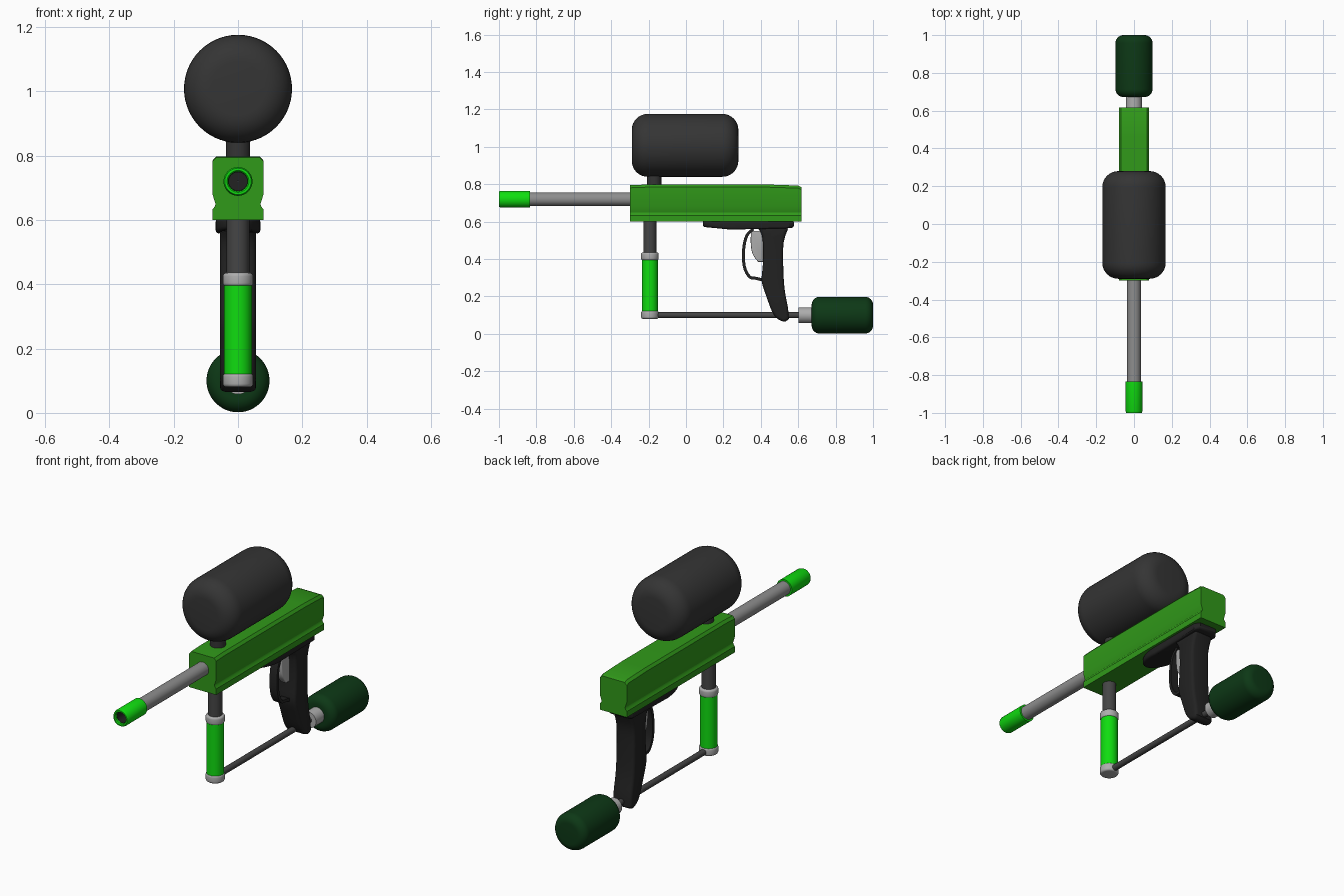
import bpy, bmesh, math
from mathutils import Vector

if "Cube" in bpy.data.objects:
    bpy.data.objects.remove(bpy.data.objects["Cube"])

MATS = {}
COLORS = {
    "body_green": (0.03, 0.32, 0.01), "bright_green": (0.005, 0.72, 0.005),
    "tank_green": (0.004, 0.04, 0.008), "charcoal": (0.035, 0.035, 0.035),
    "black": (0.016, 0.016, 0.016), "dark_grey": (0.06, 0.06, 0.06),
    "steel": (0.27, 0.27, 0.27), "light_grey": (0.42, 0.42, 0.42),
}
for key, c in COLORS.items():
    MATS[key] = bpy.data.materials.new(key)
    MATS[key].diffuse_color = (*c, 1)


def finish(name, bm, mat, angle=35):
    bmesh.ops.remove_doubles(bm, verts=bm.verts, dist=1e-5)
    bmesh.ops.recalc_face_normals(bm, faces=bm.faces)
    me = bpy.data.meshes.new(name)
    bm.to_mesh(me)
    bm.free()
    for p in me.polygons:
        p.use_smooth = True
    me.set_sharp_from_angle(angle=math.radians(angle))
    me.materials.append(MATS[mat])
    ob = bpy.data.objects.new(name, me)
    bpy.context.collection.objects.link(ob)
    return ob


def loft(name, rings, mat, closed=False, bevel=0, angle=35):
    """Skin matching rings of points; cap the two ends unless closed."""
    bm = bmesh.new()
    vs = [[bm.verts.new(p) for p in ring] for ring in rings]
    n = len(vs[0])
    pairs = list(zip(vs, vs[1:])) + ([(vs[-1], vs[0])] if closed else [])
    for a, b in pairs:
        for i in range(n):
            j = (i + 1) % n
            bm.faces.new((a[i], a[j], b[j], b[i]))
    if not closed:
        bm.faces.new(vs[0])
        bm.faces.new(vs[-1])
    bmesh.ops.recalc_face_normals(bm, faces=bm.faces)
    if bevel:
        edges = [e for e in bm.edges if e.calc_face_angle(0) > math.radians(60)]
        bmesh.ops.bevel(bm, geom=edges, offset=bevel, segments=3, profile=0.5, affect='EDGES')
    return finish(name, bm, mat, angle)


def lathe(name, profile, origin, axis, mat, closed=False, seg=40):
    """Revolve (position, radius) pairs around the y or z axis."""
    o = Vector(origin)
    rings = []
    for t, r in profile:
        ring = []
        for i in range(seg):
            a = 2 * math.pi * i / seg
            u, v = r * math.cos(a), r * math.sin(a)
            ring.append(o + (Vector((u, t, v)) if axis == 'y' else Vector((u, v, t))))
        rings.append(ring)
    return loft(name, rings, mat, closed)


def capsule(t0, t1, r, f, n=8):
    """Cylinder profile with rounded rims of fillet f."""
    arc = [math.pi / 2 * i / n for i in range(n + 1)]
    lo = [(t0 + f * (1 - math.sin(a)), r - f * (1 - math.cos(a))) for a in reversed(arc)]
    hi = [(t1 - f * (1 - math.sin(a)), r - f * (1 - math.cos(a))) for a in arc]
    return lo + hi


def slab(name, outline, half, mat, bevel=0):
    """Side profile (y, z) extruded across x."""
    return loft(name, [[(x, y, z) for y, z in outline] for x in (-half, half)], mat, bevel=bevel)


def spline(pts, n=5):
    """Catmull-Rom smoothing of an open path."""
    p = [Vector(q) for q in [pts[0]] + pts + [pts[-1]]]
    out = []
    for a, b, c, d in zip(p, p[1:], p[2:], p[3:]):
        for i in range(n):
            t = i / n
            out.append(0.5 * (2 * b + (c - a) * t + (2 * a - 5 * b + 4 * c - d) * t**2
                              + (3 * b - a - 3 * c + d) * t**3))
    return out + [p[-1]]


# receiver body: grooved section swept from front to back
half = [(0.08, 0.60), (0.08, 0.632), (0.072, 0.642), (0.07, 0.65),
        (0.08, 0.682), (0.08, 0.783), (0.068, 0.797)]
section = half + [(-x, z) for x, z in reversed(half)]


def station(y, top):
    return [(x, y, z if z < 0.7 else z - 0.797 + top) for x, z in section]


loft("body", [station(-0.30, 0.795), station(-0.22, 0.798), station(0.45, 0.798),
              station(0.60, 0.793), station(0.617, 0.785)], "body_green", angle=25)

# barrel and muzzle
bz = (0, 0, 0.72)
lathe("barrel", [(-0.85, 0.036), (-0.28, 0.036)], bz, 'y', "steel")
lathe("muzzle", [(-0.99, 0.045), (-0.835, 0.045), (-0.835, 0.03), (-0.995, 0.03),
                 (-1.0, 0.034), (-1.0, 0.041)], bz, 'y', "bright_green", closed=True)
lathe("muzzle_bore", [(-0.985, 0.0302), (-0.852, 0.0302), (-0.852, 0.001), (-0.855, 0.001),
                      (-0.855, 0.0285), (-0.985, 0.0285)], bz, 'y', "black", closed=True)

# hopper and its feed neck
lathe("hopper", capsule(-0.29, 0.28, 0.168, 0.085), (0, 0, 1.008), 'y', "charcoal", seg=56)
lathe("feed_neck", [(0.78, 0.038), (0.88, 0.038)], (0, -0.17, 0), 'z', "charcoal")

# front foregrip
fg = (0, -0.193, 0)
lathe("foregrip_post", [(0.41, 0.035), (0.61, 0.035)], fg, 'z', "dark_grey")
lathe("foregrip_collar", capsule(0.393, 0.436, 0.047, 0.011, 4), fg, 'z', "light_grey")
lathe("foregrip_sleeve", [(0.11, 0.043), (0.405, 0.043)], fg, 'z', "bright_green")
lathe("foregrip_base", capsule(0.08, 0.124, 0.047, 0.011, 4), fg, 'z', "light_grey")

# gas line, valve and tank
gas = (0, 0, 0.10)
lathe("gas_line", [(-0.19, 0.016), (0.62, 0.016)], gas, 'y', "dark_grey", seg=24)
lathe("tank_valve", [(0.602, 0.042), (0.69, 0.042)], gas, 'y', "light_grey")
lathe("tank", capsule(0.672, 1.0, 0.098, 0.042), gas, 'y', "tank_green", seg=48)

# grip frame plate with a rounded nose
nose = [(0.07 * math.cos(a), 0.24 - 0.15 * math.sin(a))
        for a in [math.pi * i / 16 for i in range(17)]]
plan = nose + [(-0.07, 0.55), (-0.05, 0.578), (0.05, 0.578), (0.07, 0.55)]


def plate_bottom(y):
    return 0.572 - 0.03 * min(1, max(0, (y - 0.09) / 0.31)) + 0.03 * max(0, (y - 0.5) / 0.08)


loft("grip_plate", [[(x, y, 0.605) for x, y in plan],
                    [(x, y, plate_bottom(y)) for x, y in plan]], "black", bevel=0.012)

# pistol grip
front = spline([(0.38, 0.57), (0.405, 0.53), (0.413, 0.45), (0.41, 0.36), (0.405, 0.28),
                (0.43, 0.20), (0.46, 0.12), (0.49, 0.08), (0.53, 0.062)], 3)
back = spline([(0.55, 0.08), (0.545, 0.14), (0.527, 0.24), (0.52, 0.36),
               (0.522, 0.49), (0.55, 0.57)], 3)
slab("pistol_grip", front + back, 0.056, "black", bevel=0.016)

# trigger guard: a thin band offset from a path
path = spline([(0.36, 0.56), (0.325, 0.525), (0.308, 0.45), (0.312, 0.36),
               (0.34, 0.305), (0.375, 0.297), (0.415, 0.287)], 4)
inner, outer = [], []
for i, p in enumerate(path):
    t = (path[min(i + 1, len(path) - 1)] - path[max(i - 1, 0)]).normalized()
    off = Vector((-t.y, t.x)) * 0.008
    inner.append(p + off)
    outer.append(p - off)
slab("trigger_guard", inner + outer[::-1], 0.022, "black")

# trigger
curve = spline([(0.348, 0.55), (0.346, 0.49), (0.355, 0.43), (0.385, 0.385)], 4)
slab("trigger", curve + [Vector((0.42, 0.385)), Vector((0.42, 0.55))], 0.018, "light_grey", bevel=0.005)

for m in bpy.data.materials:
    if m.users and not m.is_grease_pencil:
        m.use_nodes = True
        m.node_tree.nodes["Principled BSDF"].inputs["Base Color"].default_value = m.diffuse_color
